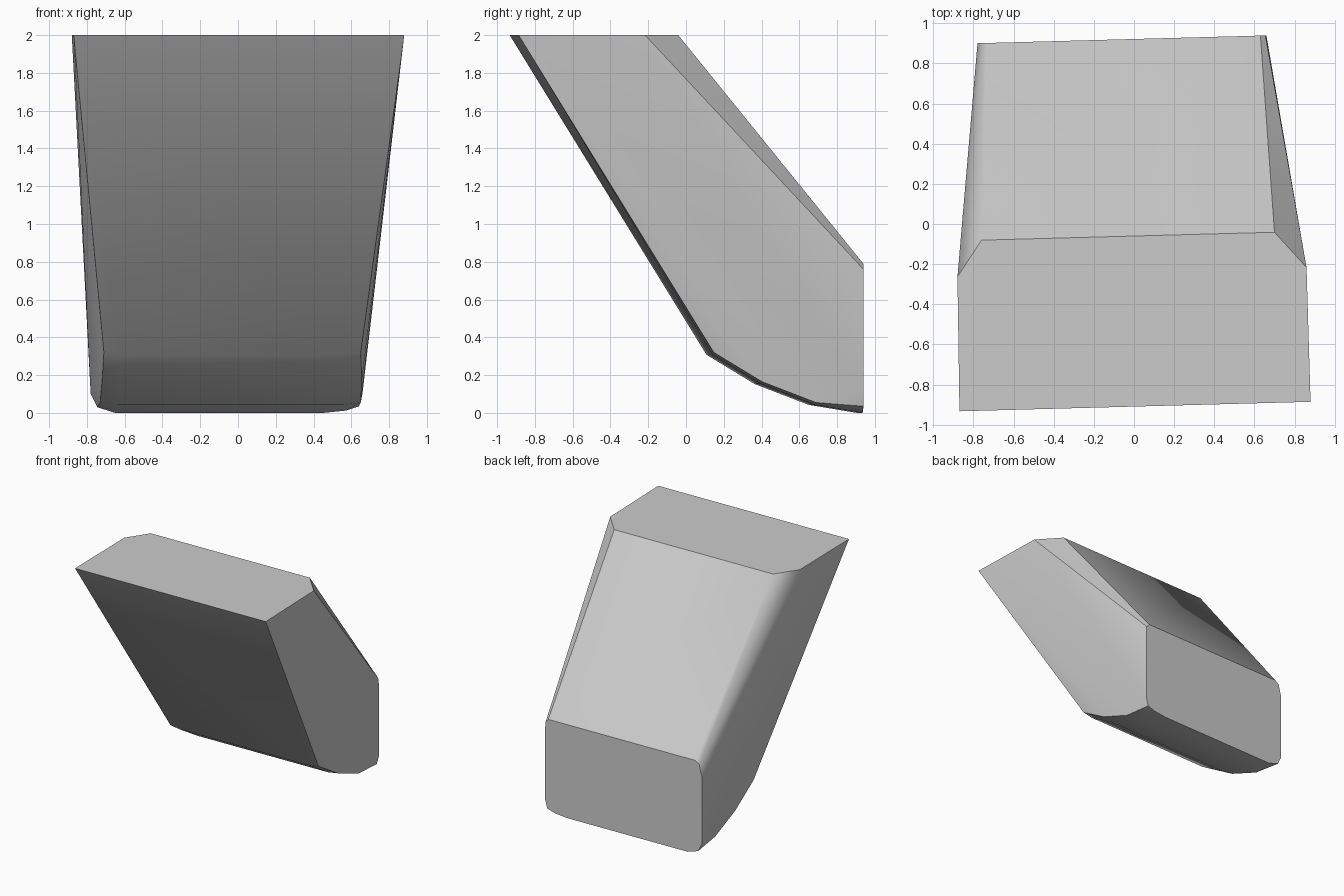
import bpy
import bmesh
import math

cube = bpy.data.objects.get("Cube")
if cube:
    bpy.data.objects.remove(cube, do_unlink=True)

# Plain grey material
grey = bpy.data.materials.new("plain_grey")
grey.use_nodes = True
colour = (0.6, 0.6, 0.6, 1)
grey.diffuse_color = colour
grey.node_tree.nodes["Principled BSDF"].inputs["Base Color"].default_value = colour

SKEW = 0.027   # the whole block is slightly skewed across its width
BACK = 0.922
bm = bmesh.new()


def add(x, y, z):
    bm.verts.new((x, y + SKEW * x, z))


# Flat top outline
for x, y in [(-0.87, -0.91), (0.88, -0.91), (0.86, -0.24),
             (0.70, -0.06), (-0.76, -0.06), (-0.88, -0.24)]:
    add(x, y, 2)

# Rounded rectangle closing the low back end
for x, z in [(-0.78, 0.1), (-0.745, 0.03), (-0.65, 0), (0.45, 0), (0.57, 0.012),
             (0.64, 0.035), (0.66, 0.11), (0.66, 0.70), (0.655, 0.76), (0.63, 0.79),
             (-0.72, 0.79), (-0.755, 0.765), (-0.78, 0.66)]:
    add(x, BACK, z)

# Curved underside: edge points plus a slightly fuller middle
for y, z, left, right in [(0.13, 0.32, -0.71, 0.65), (0.385, 0.165, -0.72, 0.655),
                          (0.67, 0.055, -0.73, 0.65)]:
    add(left, y, z)
    add(right, y, z)
    for x in (left + 0.09, right - 0.09):
        add(x, y - 0.005, z - 0.012)

# Skin the sections into one convex block
result = bmesh.ops.convex_hull(bm, input=bm.verts)
loose = [v for v in bm.verts if not v.link_faces]
bmesh.ops.delete(bm, geom=loose, context='VERTS')
bmesh.ops.dissolve_limit(bm, angle_limit=math.radians(0.5),
                         verts=bm.verts, edges=bm.edges)
bmesh.ops.recalc_face_normals(bm, faces=bm.faces)

mesh = bpy.data.meshes.new("slanted_block")
bm.to_mesh(mesh)
bm.free()
mesh.materials.append(grey)
block = bpy.data.objects.new("slanted_block", mesh)
bpy.context.collection.objects.link(block)

# Smooth the soft corners, keep the hard edges
bpy.ops.object.select_all(action='DESELECT')
block.select_set(True)
bpy.context.view_layer.objects.active = block
bpy.ops.object.shade_smooth_by_angle(angle=math.radians(30))
